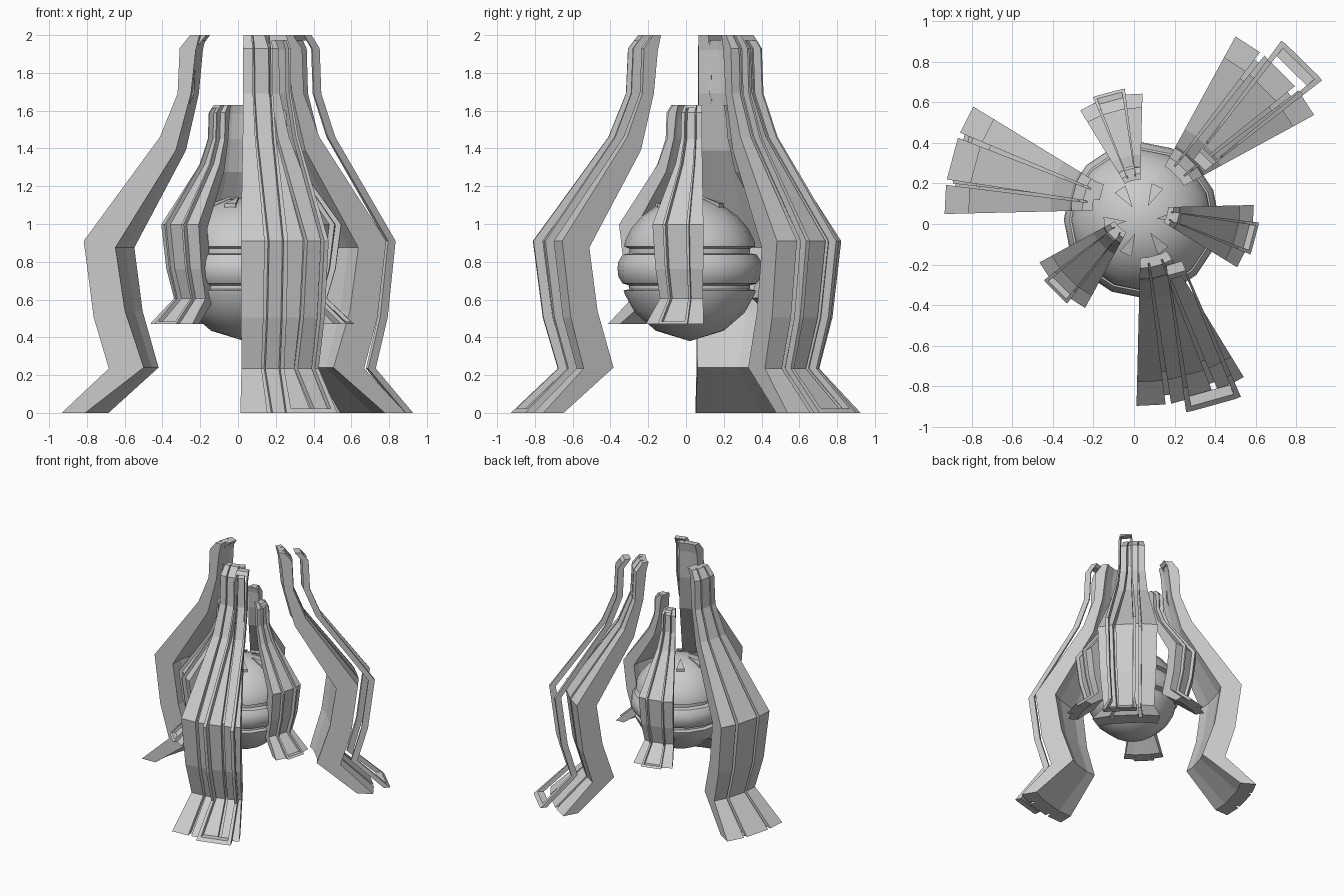
import bpy, bmesh
from math import sin, cos, radians, tau

if "Cube" in bpy.data.objects:
    bpy.data.objects.remove(bpy.data.objects["Cube"])

# Leg side profile: (radius, height) stations from foot to tip
OUTER = [(.97, 0), (.72, .235), (.80, .505), (.853, .91), (.45, 1.46), (.356, 1.69), (.345, 1.93), (.29, 2)]
INNER = [(.845, 0), (.535, .24), (.634, .54), (.685, .875), (.365, 1.39), (.285, 1.69), (.26, 1.92), (.24, 2)]
EDGE, BAR_OUT, BAR_IN = 16.4, 7.9, 6.3   # half angles of the leg, frame outside, frame inside


def new_object(name, bm):
    bmesh.ops.recalc_face_normals(bm, faces=bm.faces)
    mesh = bpy.data.meshes.new(name)
    bm.to_mesh(mesh)
    bm.free()
    ob = bpy.data.objects.new(name, mesh)
    bpy.context.collection.objects.link(ob)
    return ob


def loft(bm, rings):
    """Skin closed rings of points and cap both ends."""
    vs = [[bm.verts.new(p) for p in r] for r in rings]
    n = len(vs[0])
    for a, b in zip(vs, vs[1:]):
        for i in range(n):
            j = (i + 1) % n
            bm.faces.new((a[i], a[j], b[j], b[i]))
    bm.faces.new(vs[0])
    bm.faces.new(vs[-1])


def polar(r, ang, z, place):
    cx, cy, mid, s, z0 = place
    a = radians(mid + ang)
    return (cx + s * r * cos(a), cy + s * r * sin(a), z0 + s * z)


def leg(name, place):
    bm = bmesh.new()
    rings = []
    for (ro, zo), (ri, zi) in zip(OUTER, INNER):
        d = min(.045, .45 * (ro - ri))       # groove depth
        half = [(BAR_IN, 0), (BAR_IN, d), (BAR_OUT, d), (BAR_OUT, 0), (EDGE, 0)]
        section = [(-a, g) for a, g in reversed(half)] + half
        ring = [polar(ro - g, a, zo, place) for a, g in section]
        ring += [polar(ri, a, zi, place) for a in (EDGE, BAR_OUT, -BAR_OUT, -EDGE)]
        rings.append(ring)
    loft(bm, rings)
    return new_object(name, bm)


def frame(name, place, t=.05):
    """Open rectangular trim loop following the outside of a leg."""
    bm = bmesh.new()

    def bar(stations, a0, a1):
        loft(bm, [[polar(r, a0, z, place), polar(r + t, a0, z, place),
                   polar(r + t, a1, z, place), polar(r, a1, z, place)] for r, z in stations])

    def lerp(p, q, f):
        return tuple(a + (b - a) * f for a, b in zip(p, q))

    bar(OUTER, -BAR_OUT, -BAR_IN)
    bar(OUTER, BAR_IN, BAR_OUT)
    bar([OUTER[0], lerp(OUTER[0], OUTER[1], .1)], -BAR_IN, BAR_IN)
    bar([lerp(OUTER[-1], OUTER[-2], .4), OUTER[-1]], -BAR_IN, BAR_IN)
    return new_object(name, bm)


# Three large legs (their trims are shifted sideways) and three small ones between
for i in range(3):
    big = -75 + 120 * i
    leg(f"large_leg_{i+1}", (.036, .073, big, 1, 0))
    frame(f"large_leg_trim_{i+1}", (.12, .084, big + .6, 1, 0))
    small = (.028, .08, big + 60, .58, .47)
    leg(f"small_leg_{i+1}", small)
    frame(f"small_leg_trim_{i+1}", small)

# Central globe with two grooves, lathed
CX, CY = .037, .02
profile = [(0, 1.14), (.09, 1.13), (.18, 1.095), (.255, 1.04), (.31, .975), (.343, .91), (.347, .88),
           (.32, .87), (.32, .845), (.355, .838), (.378, .80), (.383, .765), (.378, .72), (.355, .685),
           (.32, .675), (.32, .655), (.35, .648), (.345, .63), (.29, .53), (.18, .435), (0, .38)]
bm = bmesh.new()
SEG = 16
rings = [[bm.verts.new((CX + r * cos(tau * k / SEG), CY + r * sin(tau * k / SEG), z))
          for k in range(SEG)] for r, z in profile[1:-1]]
top = bm.verts.new((CX, CY, profile[0][1]))
bottom = bm.verts.new((CX, CY, profile[-1][1]))
for k in range(SEG):
    j = (k + 1) % SEG
    for a, b in zip(rings, rings[1:]):
        bm.faces.new((a[k], a[j], b[j], b[k]))
    bm.faces.new((top, rings[0][k], rings[0][j]))
    bm.faces.new((bottom, rings[-1][j], rings[-1][k]))
globe = new_object("globe", bm)
bpy.context.view_layer.objects.active = globe
globe.select_set(True)
bpy.ops.object.shade_smooth_by_angle(angle=radians(32))

# Six thin wedges laid on top of the globe
bm = bmesh.new()
for i in range(6):
    a = radians(5 + 60 * i)
    tri = [(.075, 0, 1.14), (.185, .032, 1.102), (.185, -.032, 1.102)]
    spin = [(CX + x * cos(a) - y * sin(a), CY + x * sin(a) + y * cos(a), z) for x, y, z in tri]
    loft(bm, [[(x, y, z - .03) for x, y, z in spin], [(x, y, z + .006) for x, y, z in spin]])
new_object("globe_top_wedges", bm)
